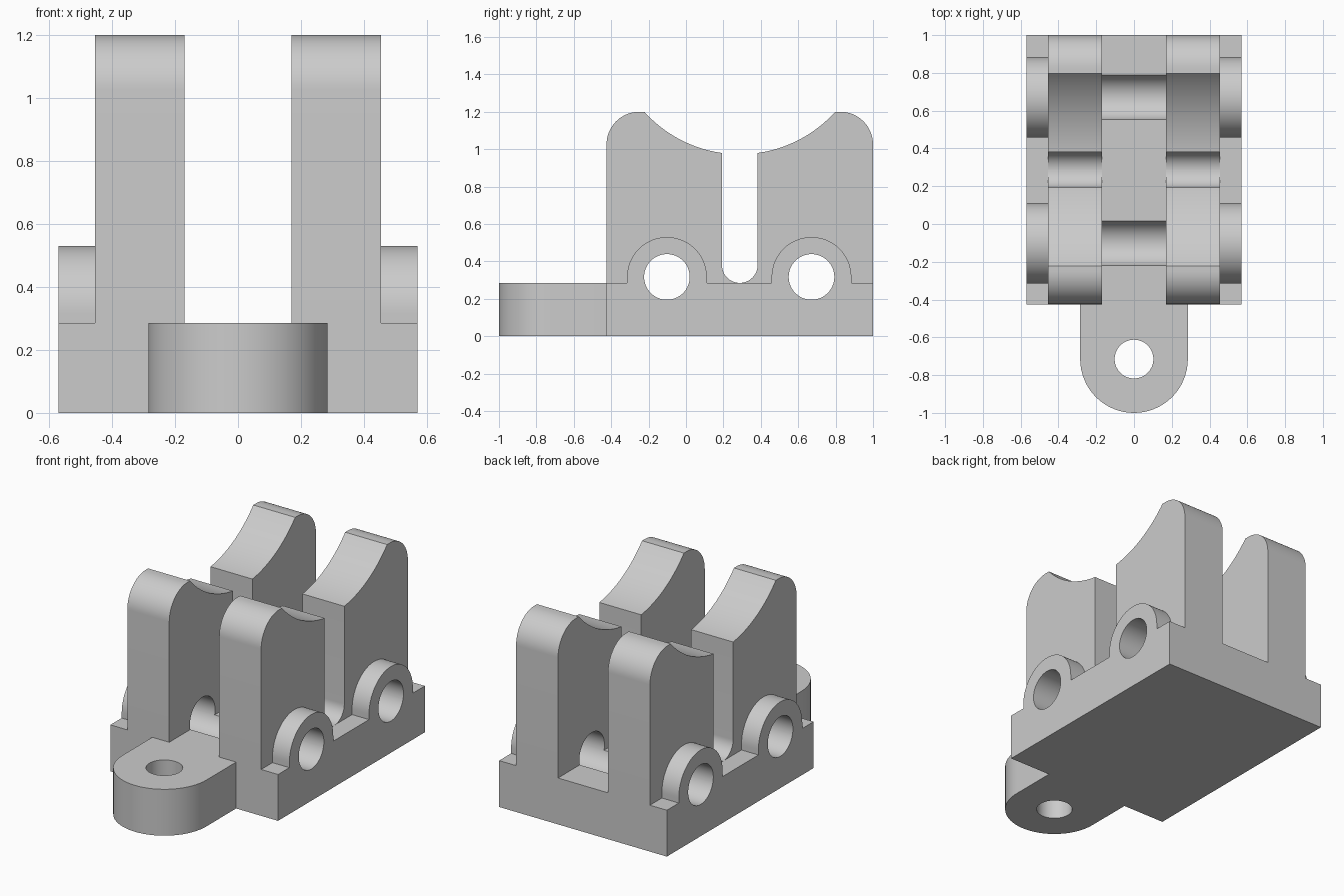
import bpy
import bmesh
from math import cos, sin, pi, asin, sqrt

cube = bpy.data.objects.get("Cube")
if cube:
    bpy.data.objects.remove(cube, do_unlink=True)

grey = bpy.data.materials.new("plain grey")
grey.use_nodes = True
grey.diffuse_color = (0.6, 0.6, 0.6, 1)
grey.node_tree.nodes["Principled BSDF"].inputs["Base Color"].default_value = grey.diffuse_color

# Main dimensions
HALF, FRONT, BACK, FLOOR, TOP = 0.57, -0.425, 1.0, 0.285, 1.2
INNER, OUTER = 0.17, 0.455            # wall thickness range in x
MID = (FRONT + BACK) / 2              # slot and saddle centre
PIN_Y, PIN_Z, PIN_R, BOSS_R = (-0.102, 0.671), 0.317, 0.122, 0.213
TAB_Y, TAB_R, BOLT_R = -0.715, 0.285, 0.1025


def arc(cx, cy, r, a, b, n=32):
    return [(cx + r * cos(a + (b - a) * i / n), cy + r * sin(a + (b - a) * i / n))
            for i in range(n + 1)]


def prism(name, outline, axis, lo, hi):
    """Extrude a 2D outline along x (outline is y, z) or z (outline is x, y)."""
    bm = bmesh.new()
    place = (lambda u, v: (lo, u, v)) if axis == "x" else (lambda u, v: (u, v, lo))
    face = bm.faces.new([bm.verts.new(place(u, v)) for u, v in outline])
    new = bmesh.ops.extrude_face_region(bm, geom=[face])["geom"]
    step = (hi - lo, 0, 0) if axis == "x" else (0, 0, hi - lo)
    bmesh.ops.translate(bm, vec=step, verts=[g for g in new if isinstance(g, bmesh.types.BMVert)])
    bmesh.ops.recalc_face_normals(bm, faces=bm.faces)
    mesh = bpy.data.meshes.new(name)
    bm.to_mesh(mesh)
    bm.free()
    mesh.materials.append(grey)
    obj = bpy.data.objects.new(name, mesh)
    bpy.context.collection.objects.link(obj)
    return obj


def finish(obj, cutters):
    """Cut the holes, then smooth the curved faces."""
    bpy.ops.object.select_all(action="DESELECT")
    obj.select_set(True)
    bpy.context.view_layer.objects.active = obj
    for cutter in cutters:
        mod = obj.modifiers.new("hole", "BOOLEAN")
        mod.operation, mod.solver, mod.object = "DIFFERENCE", "EXACT", cutter
        bpy.ops.object.modifier_apply(modifier=mod.name)
    bpy.ops.object.shade_smooth_by_angle()


# Hole cutters
pins = [prism("pin_cutter", arc(y, PIN_Z, PIN_R, 0, 2 * pi, 64)[:-1], "x", -1, 1) for y in PIN_Y]
bolt = prism("bolt_cutter", arc(0, TAB_Y, BOLT_R, 0, 2 * pi, 64)[:-1], "z", -1, 1)

# Base slab, with pin grooves across its floor
base = prism("base", [(FRONT, 0), (BACK, 0), (BACK, FLOOR), (FRONT, FLOOR)], "x", -HALF, HALF)
finish(base, pins)

# Rounded mounting tab
tab = prism("mounting_tab", [(TAB_R, FRONT)] + arc(0, TAB_Y, TAB_R, 0, -pi) + [(-TAB_R, FRONT)],
            "z", 0, FLOOR)
finish(tab, [bolt])

# Wall outline: rounded outer corner, saddle dip, round-bottomed slot, mirrored about MID
SLOT, CORNER, SADDLE_Z, SADDLE_R = 0.095, 0.175, 1.66, 0.687
rim = asin(sqrt(SADDLE_R ** 2 - (SADDLE_Z - TOP) ** 2) / SADDLE_R)
lip = asin(SLOT / SADDLE_R)
half = ([(FRONT, FLOOR)]
        + arc(FRONT + CORNER, TOP - CORNER, CORNER, pi, pi / 2, 20)
        + arc(MID, SADDLE_Z, SADDLE_R, -pi / 2 - rim, -pi / 2 - lip, 24)
        + arc(MID, FLOOR + SLOT, SLOT, pi, pi * 1.5, 16)[:-1])
post = half + [(MID, FLOOR)]
mirrored = [(2 * MID - y, z) for y, z in post]

for side, s in (("left", 1), ("right", -1)):
    # Two posts per wall, meeting at the bottom of the slot
    for end, outline in (("front", post), ("back", mirrored)):
        wall = prism(f"{side}_{end}_post", outline, "x", s * INNER, s * OUTER)
        finish(wall, pins)
    # Pin bosses on the outer face
    for end, y, pin in zip(("front", "back"), PIN_Y, pins):
        outline = [(y + BOSS_R, FLOOR)] + arc(y, PIN_Z, BOSS_R, 0, pi, 48) + [(y - BOSS_R, FLOOR)]
        boss = prism(f"{side}_{end}_boss", outline, "x", s * OUTER, s * HALF)
        finish(boss, [pin])

for cutter in pins + [bolt]:
    bpy.data.objects.remove(cutter, do_unlink=True)
